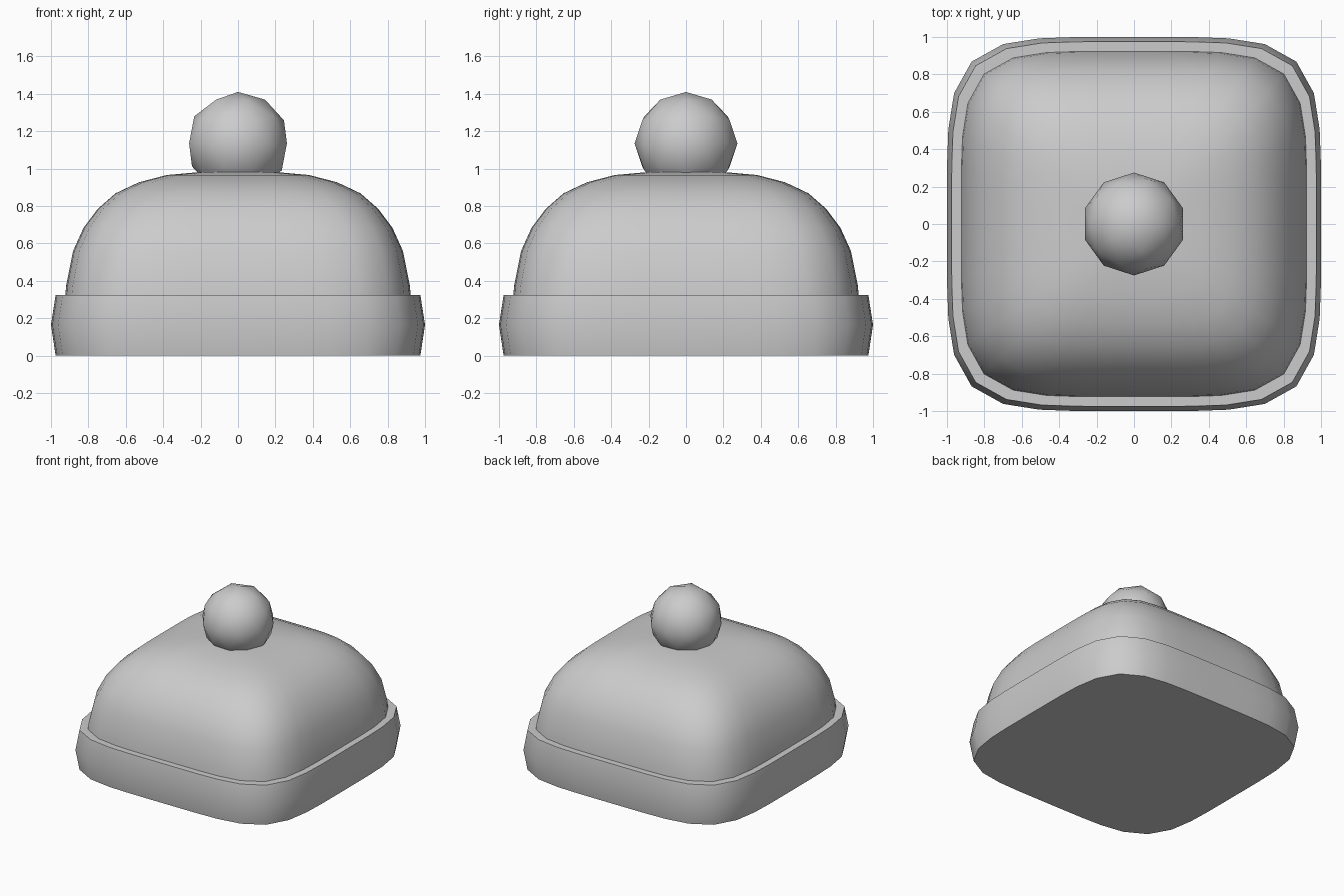
import bpy, bmesh, math

if "Cube" in bpy.data.objects:
    bpy.data.objects.remove(bpy.data.objects["Cube"])

SEG = 40      # points round each squarish section
POWER = 4.9   # squareness of the sections

grey = bpy.data.materials.new("light grey")
grey.diffuse_color = (0.6, 0.6, 0.6, 1)
grey.use_nodes = True
grey.node_tree.nodes["Principled BSDF"].inputs["Base Color"].default_value = grey.diffuse_color


def section(bm, r, z):
    """Rounded-square ring of half-width r at height z."""
    ring = []
    for i in range(SEG):
        a = 2 * math.pi * i / SEG
        c, s = math.cos(a), math.sin(a)
        k = r * (abs(c) ** POWER + abs(s) ** POWER) ** (-1 / POWER)
        ring.append(bm.verts.new((k * c, k * s, z)))
    return ring


def loft(name, profile, tip=None, angle=40):
    """Skin rounded-square rings; cap the ends, or close the top to a tip."""
    bm = bmesh.new()
    rings = [section(bm, r, z) for r, z in profile]
    for a, b in zip(rings, rings[1:]):
        for i in range(SEG):
            j = (i + 1) % SEG
            bm.faces.new((a[i], a[j], b[j], b[i]))
    bm.faces.new(rings[0][::-1])
    if tip is None:
        bm.faces.new(rings[-1])
    else:
        top = bm.verts.new((0, 0, tip))
        for i in range(SEG):
            bm.faces.new((rings[-1][i], rings[-1][(i + 1) % SEG], top))
    me = bpy.data.meshes.new(name)
    bm.to_mesh(me)
    bm.free()
    finish(bpy.data.objects.new(name, me), angle, True)


def finish(ob, angle, link=False):
    if link:
        bpy.context.collection.objects.link(ob)
    bpy.ops.object.select_all(action='DESELECT')
    ob.select_set(True)
    bpy.context.view_layer.objects.active = ob
    ob.data.materials.append(grey)
    bpy.ops.object.shade_smooth_by_angle(angle=math.radians(angle))


# Folded brim, slightly bulging at mid height
loft("brim", [(0.975, 0), (1.0, 0.165), (0.975, 0.325)])

# Soft squarish crown
loft("crown", [(0.925, 0.31), (0.918, 0.38), (0.882, 0.56), (0.825, 0.685),
               (0.75, 0.785), (0.655, 0.868), (0.53, 0.927), (0.38, 0.966),
               (0.2, 0.982)], tip=0.986)

# Bobble on top
bpy.ops.mesh.primitive_ico_sphere_add(subdivisions=2, radius=0.275,
                                      location=(0, 0, 1.135))
bobble = bpy.context.object
bobble.name = "bobble"
finish(bobble, 60)
